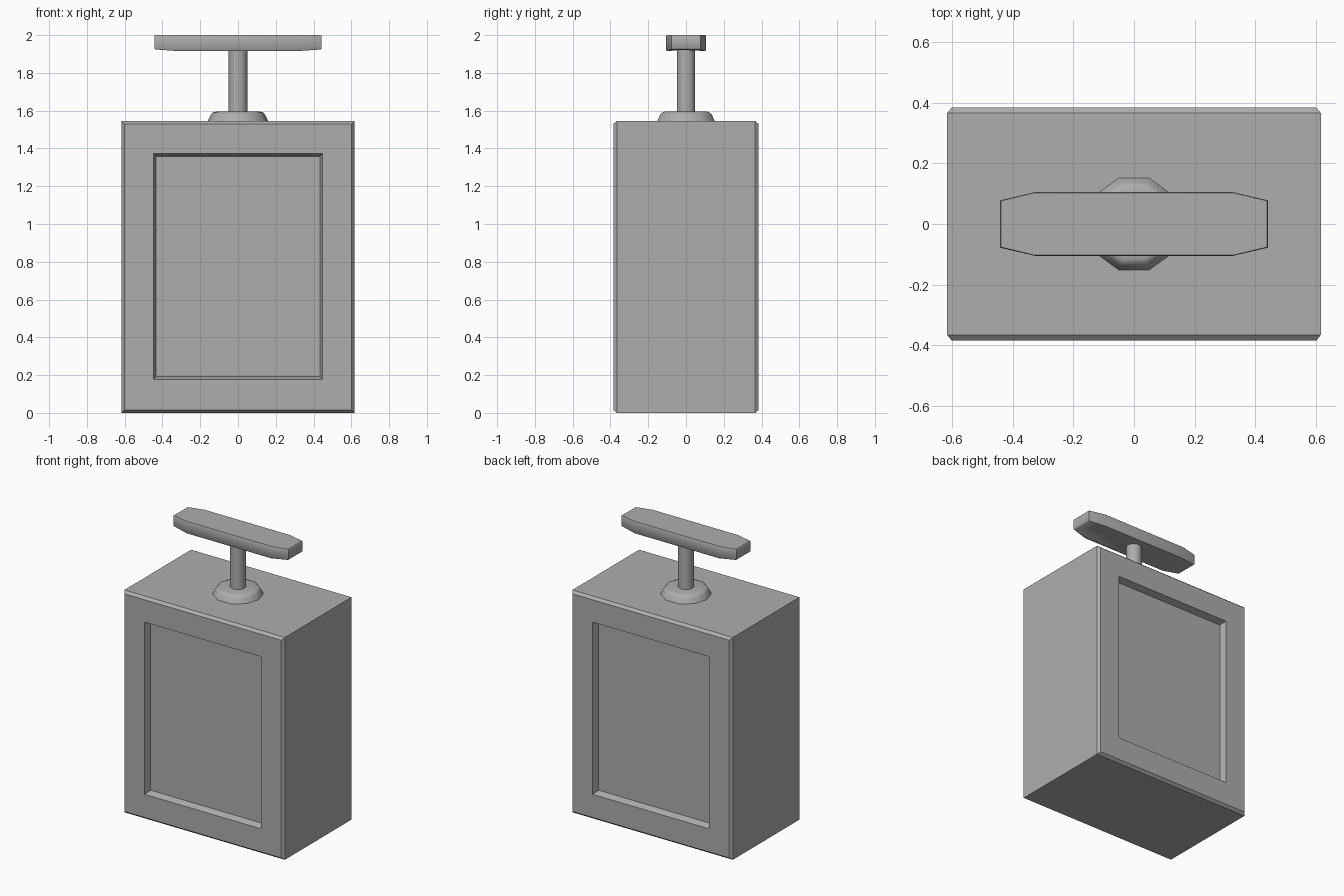
import bpy, bmesh, math

if "Cube" in bpy.data.objects:
    bpy.data.objects.remove(bpy.data.objects["Cube"])

grey = bpy.data.materials.new("plain grey")
grey.diffuse_color = (0.42, 0.42, 0.42, 1)
grey.use_nodes = True
grey.node_tree.nodes["Principled BSDF"].inputs["Base Color"].default_value = grey.diffuse_color


def make(name, rings, smooth=None):
    """Skin a stack of equal-length rings and cap both ends."""
    bm = bmesh.new()
    vs = [[bm.verts.new(p) for p in r] for r in rings]
    n = len(rings[0])
    for a, b in zip(vs, vs[1:]):
        for i in range(n):
            j = (i + 1) % n
            bm.faces.new((a[i], a[j], b[j], b[i]))
    bm.faces.new(vs[0][::-1])
    bm.faces.new(vs[-1])
    bmesh.ops.recalc_face_normals(bm, faces=bm.faces)
    me = bpy.data.meshes.new(name)
    bm.to_mesh(me)
    bm.free()
    me.materials.append(grey)
    ob = bpy.data.objects.new(name, me)
    bpy.context.collection.objects.link(ob)
    if smooth:
        bpy.ops.object.select_all(action='DESELECT')
        bpy.context.view_layer.objects.active = ob
        ob.select_set(True)
        bpy.ops.object.shade_smooth_by_angle(angle=math.radians(smooth))
    return ob


def rect(x, z0, z1, y):
    return [(-x, y, z0), (x, y, z0), (x, y, z1), (-x, y, z1)]


def circle(r, z, n=10):
    return [(r * math.cos(math.tau * i / n), r * math.sin(math.tau * i / n), z)
            for i in range(n)]


# Body: chamfered box with a sloped recess in the front and the back
half = [(0.434, 0.192, 1.358, 0.34), (0.448, 0.177, 1.373, 0.385),
        (0.602, 0.016, 1.529, 0.385), (0.617, 0, 1.545, 0.366)]
make("body", [rect(x, a, b, -y) for x, a, b, y in half]
     + [rect(x, a, b, y) for x, a, b, y in reversed(half)])

# Collar: ten-sided disc with a rounded shoulder
make("collar", [circle(r, z) for r, z in
                [(0.16, 1.545), (0.144, 1.578), (0.134, 1.59), (0.118, 1.595)]], 35)

# Stem
make("stem", [circle(0.051, 1.58), circle(0.051, 1.93)], 40)


# Handle: bar with tapered ends and a lightly eased edge
def bar(x_end, x_mid, y_end, y_mid, z_end, z_mid):
    return [(x_end, -y_end, z_end), (x_end, y_end, z_end), (x_mid, y_mid, z_mid),
            (-x_mid, y_mid, z_mid), (-x_end, y_end, z_end), (-x_end, -y_end, z_end),
            (-x_mid, -y_mid, z_mid), (x_mid, -y_mid, z_mid)]


make("handle", [bar(0.437, 0.325, 0.075, 0.101, 1.924, 1.916),
                bar(0.443, 0.327, 0.078, 0.105, 1.93, 1.921),
                bar(0.443, 0.327, 0.078, 0.105, 1.995, 1.995),
                bar(0.439, 0.327, 0.076, 0.103, 2.0, 2.0)], 50)
